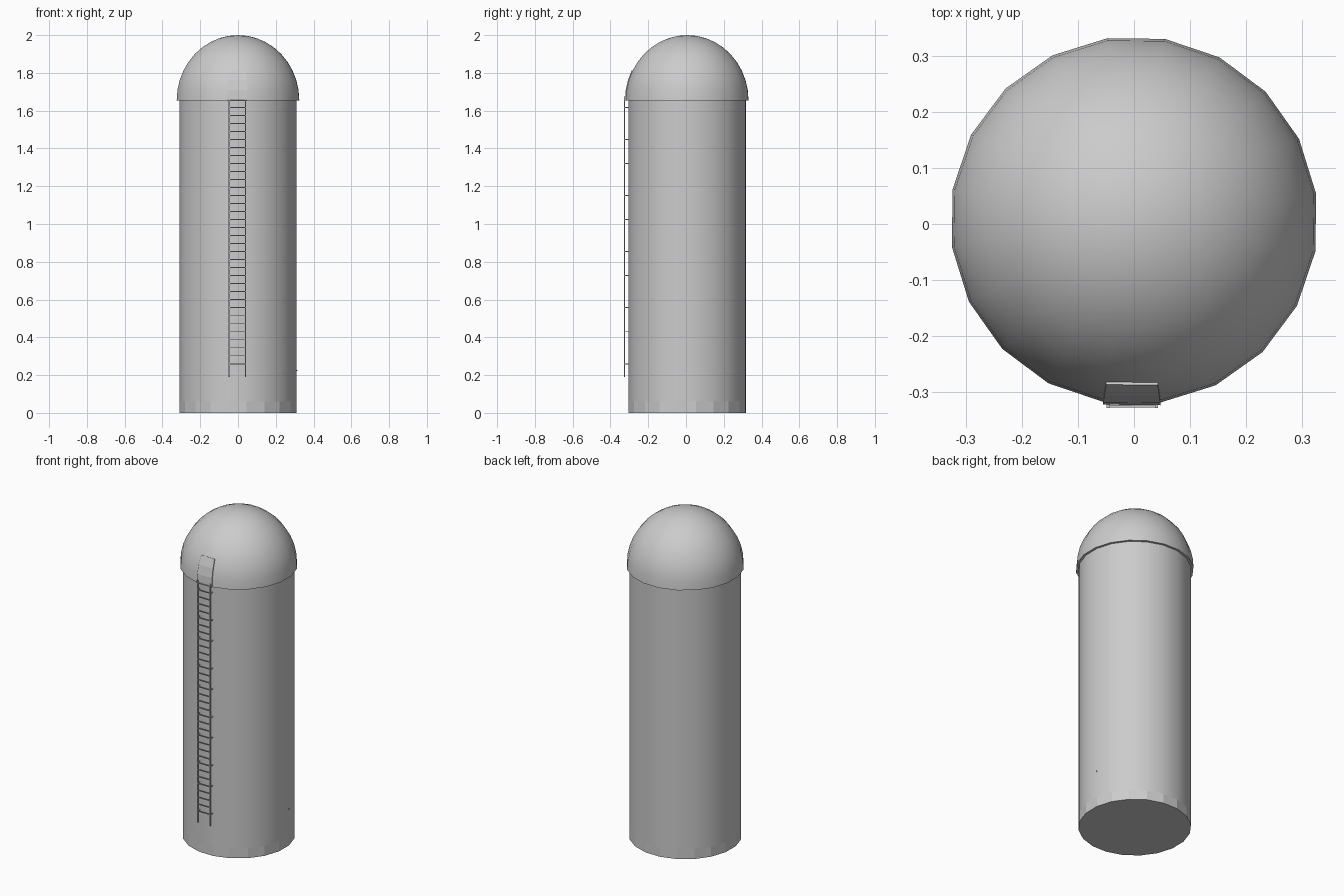
import bpy, bmesh, math
from math import sin, cos, radians

if "Cube" in bpy.data.objects:
    bpy.data.objects.remove(bpy.data.objects["Cube"])

SIDES = 20
CY = 0.0065                       # silo axis sits slightly behind the origin
TWIST = radians(-0.7)
R_BODY, R_DOME = 0.314, 0.328
Z_DOME, H_DOME = 1.655, 0.345


def ring_point(r, z, k):
    a = radians(9 + 18 * k) + TWIST
    return (r * cos(a), CY + r * sin(a), z)


def finish(name, bm, smooth=False):
    bmesh.ops.recalc_face_normals(bm, faces=bm.faces)
    me = bpy.data.meshes.new(name)
    bm.to_mesh(me)
    bm.free()
    ob = bpy.data.objects.new(name, me)
    bpy.context.collection.objects.link(ob)
    if smooth:
        bpy.ops.object.select_all(action='DESELECT')
        ob.select_set(True)
        bpy.context.view_layer.objects.active = ob
        bpy.ops.object.shade_smooth_by_angle(angle=radians(35))
    return ob


def lathe(name, profile, smooth, cap_bottom=False, apex=None):
    bm = bmesh.new()
    rings = [[bm.verts.new(ring_point(r, z, k)) for k in range(SIDES)]
             for r, z in profile]
    for lo, hi in zip(rings, rings[1:]):
        for k in range(SIDES):
            n = (k + 1) % SIDES
            bm.faces.new((lo[k], lo[n], hi[n], hi[k]))
    if cap_bottom:
        bm.faces.new(rings[0])
    if apex is not None:
        tip = bm.verts.new((0, CY, apex))
        for k in range(SIDES):
            bm.faces.new((rings[-1][k], rings[-1][(k + 1) % SIDES], tip))
    return finish(name, bm, smooth)


def add_box(bm, lo, hi):
    verts = bmesh.ops.create_cube(bm, size=1)['verts']
    for v in verts:
        v.co = [(a + b) / 2 + c * (b - a) for a, b, c in zip(lo, hi, v.co)]


def dome_ring(deg, grow=0.0):
    a = radians(deg)
    return (R_DOME + grow) * cos(a), Z_DOME + (H_DOME + grow) * sin(a)


# Faceted foot band and smooth tank wall
lathe("base_band", [(R_BODY, 0), (R_BODY, 0.06)], False, cap_bottom=True)
lathe("silo_wall", [(R_BODY, 0.06), (R_BODY, Z_DOME + 0.005)], True)

# Dome roof with overhanging underside
lathe("dome_roof", [(R_BODY - 0.004, Z_DOME)] + [dome_ring(9 * i) for i in range(10)],
      True, apex=Z_DOME + H_DOME)

# Roof hatch: flat panel over the front dome facets
bm = bmesh.new()
rows = []
for i in range(4):
    r, z = dome_ring(9 * i, 0.002)
    rows.append([bm.verts.new(ring_point(r, z, k)) for k in (14, 15)])
for lo, hi in zip(rows, rows[1:]):
    bm.faces.new((lo[0], lo[1], hi[1], hi[0]))
hatch = finish("roof_hatch", bm)
mod = hatch.modifiers.new("thickness", 'SOLIDIFY')
mod.thickness = 0.006
mod.offset = 0

# Ladder rails, rungs and wall stand-offs
bm = bmesh.new()
XL, XR, YL, T = -0.046, 0.040, -0.325, 0.003
for x in (XL, XR):
    add_box(bm, (x - T, YL - T, 0.19), (x + T, YL + T, 1.675))
for i in range(34):
    z = 0.26 + i * 0.0424
    add_box(bm, (XL, YL - 0.002, z - 0.0025), (XR, YL + 0.002, z + 0.0025))
    if i % 7 in (0, 4):
        for x in (XL, XR):
            add_box(bm, (x - 0.002, YL, z - 0.0025), (x + 0.002, -0.302, z + 0.0025))
finish("ladder", bm)

# Tiny wall fitting on the right side
bm = bmesh.new()
add_box(bm, (0.306, 0.047, 0.223), (0.315, 0.052, 0.227))
finish("wall_fitting", bm)
